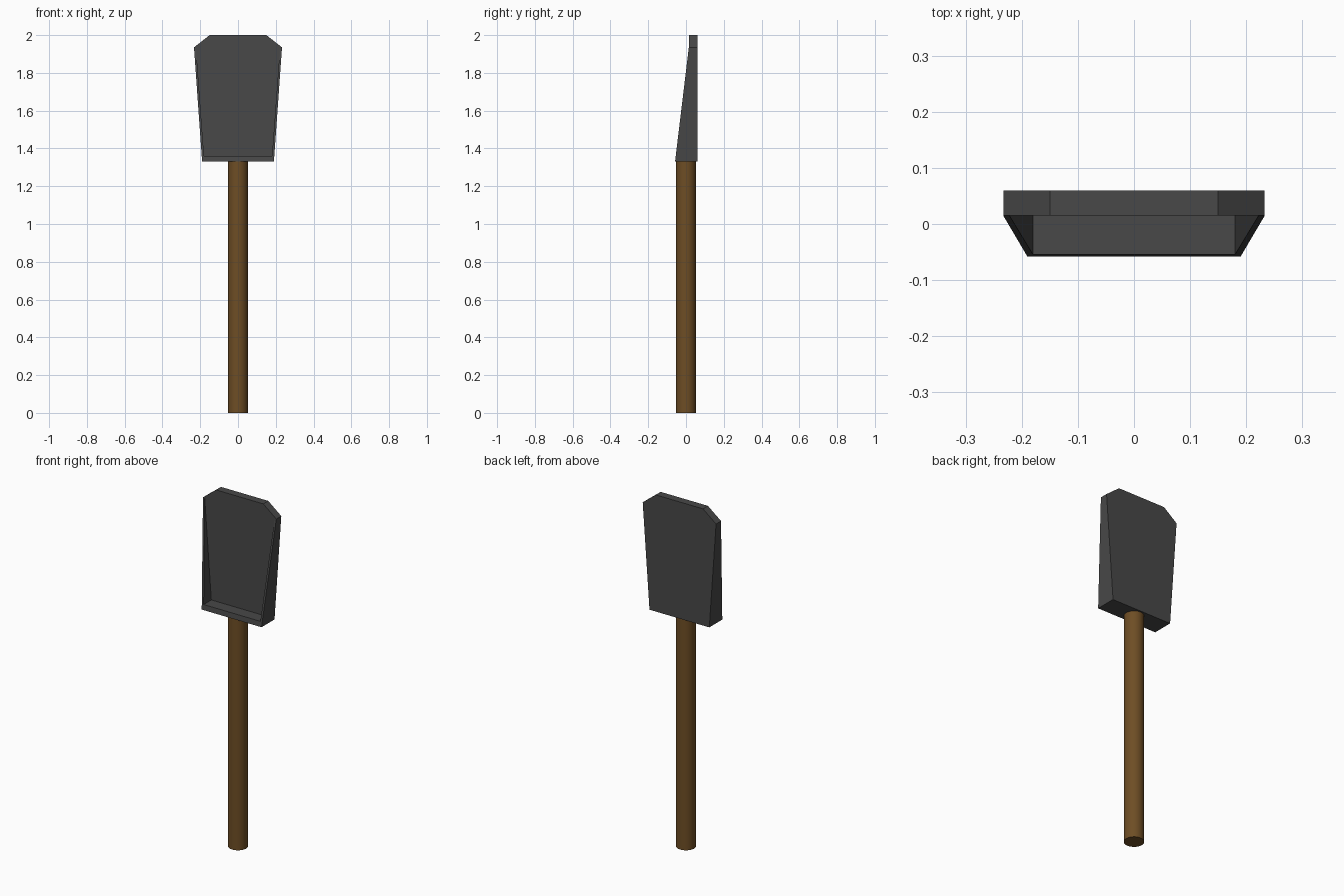
import bpy, bmesh

if "Cube" in bpy.data.objects:
    bpy.data.objects.remove(bpy.data.objects["Cube"])

def material(name, rgb):
    m = bpy.data.materials.new(name)
    m.diffuse_color = (*rgb, 1)
    m.use_nodes = True
    m.node_tree.nodes["Principled BSDF"].inputs["Base Color"].default_value = m.diffuse_color
    return m

metal = material("dark_metal", (0.065, 0.065, 0.065))
wood = material("brown_wood", (0.155, 0.075, 0.018))

BACK, FLOOR, RIM = 0.06, 0.015, -0.058
Z0, Z1, ZT = 1.33, 1.935, 2.0

def slope(z):
    """Depth of the slanted rim at height z."""
    return RIM + (FLOOR - RIM) * (z - Z0) / (Z1 - Z0)

# Handle
bpy.ops.mesh.primitive_cylinder_add(vertices=32, radius=0.052, depth=1.335, location=(0, 0, 0.6675))
handle = bpy.context.object
handle.name = "handle"
handle.data.materials.append(wood)
bpy.ops.object.shade_smooth_by_angle()

# Blade: right half of a plate with a tapering raised rim, then mirrored
ZI = 1.36
points = {
    "back_low_mid": (0, BACK, Z0), "back_low": (0.19, BACK, Z0),
    "back_side": (0.233, BACK, Z1), "back_top": (0.15, BACK, ZT), "back_top_mid": (0, BACK, ZT),
    "side": (0.233, FLOOR, Z1), "top": (0.15, FLOOR, ZT), "top_mid": (0, FLOOR, ZT),
    "rim_low_mid": (0, RIM, Z0), "rim_low": (0.19, RIM, Z0),
    "rim_in_mid": (0, slope(ZI), ZI), "rim_in": (0.18, slope(ZI), ZI),
    "floor_mid": (0, FLOOR, ZI), "floor": (0.18, FLOOR, ZI), "floor_side": (0.222, FLOOR, Z1),
}
faces = [
    "back_low_mid back_low back_side back_top back_top_mid",   # back
    "back_top_mid back_top top top_mid",                       # top edge
    "back_top back_side side top",                             # corner edge
    "back_side back_low rim_low side",                         # outer side
    "back_low back_low_mid rim_low_mid rim_low",               # underside
    "rim_low_mid rim_in_mid rim_in rim_low",                   # lower rim
    "rim_low rim_in floor_side side",                          # side rim
    "rim_in_mid floor_mid floor rim_in",                       # lower inner wall
    "rim_in floor floor_side",                                 # side inner wall
    "floor_mid top_mid top side floor_side floor",             # scoop face
]
bm = bmesh.new()
v = {k: bm.verts.new(p) for k, p in points.items()}
for f in faces:
    bm.faces.new([v[k] for k in f.split()])
bmesh.ops.recalc_face_normals(bm, faces=bm.faces)
bm.normal_update()
back = max(bm.faces, key=lambda f: f.calc_center_median().y)
if back.normal.y < 0:
    bmesh.ops.reverse_faces(bm, faces=bm.faces)
mesh = bpy.data.meshes.new("blade")
bm.to_mesh(mesh)
bm.free()
mesh.materials.append(metal)
blade = bpy.data.objects.new("blade", mesh)
bpy.context.collection.objects.link(blade)
mirror = blade.modifiers.new("mirror", 'MIRROR')
mirror.use_clip = True
